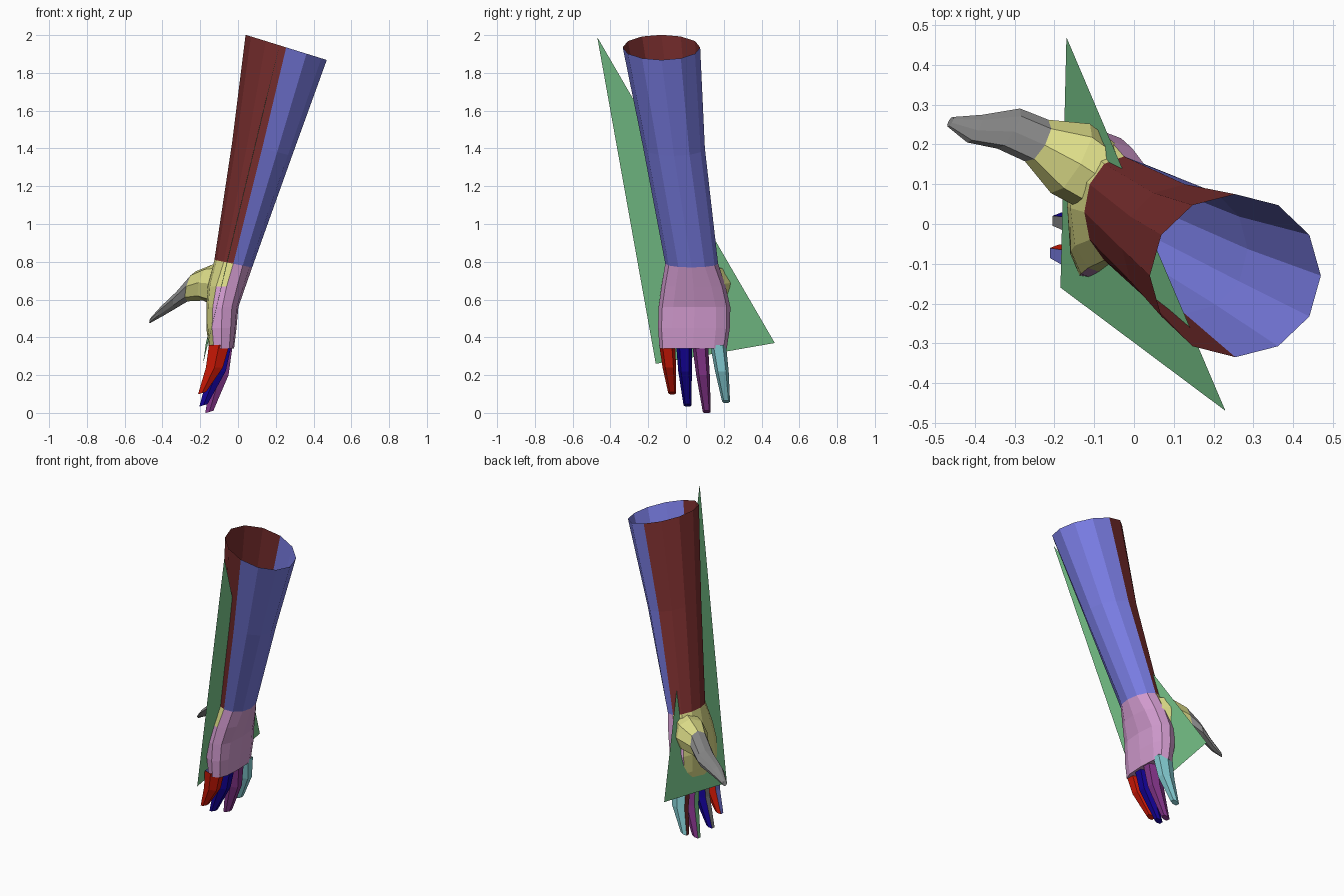
import bpy, bmesh
from math import sin, cos, radians, copysign
from mathutils import Vector

if "Cube" in bpy.data.objects:
    bpy.data.objects.remove(bpy.data.objects["Cube"])


def material(name, rgb):
    # Colours are given as display values and stored as linear ones
    linear = [(c / 255) ** 2.2 for c in rgb] + [1]
    mat = bpy.data.materials.new(name)
    mat.use_nodes = True
    mat.diffuse_color = linear
    mat.node_tree.nodes["Principled BSDF"].inputs["Base Color"].default_value = linear
    return mat


maroon = material("maroon", (122, 50, 50))
periwinkle = material("periwinkle", (120, 123, 225))
yellow = material("pale yellow", (218, 218, 134))
pink = material("pink", (208, 153, 205))
red = material("red", (205, 30, 14))
navy = material("navy", (26, 10, 150))
purple = material("purple", (132, 56, 138))
cyan = material("cyan", (134, 208, 214))
green = material("green", (122, 200, 140))
grey = material("grey", (135, 135, 135))

UP, ACROSS = Vector((0, 0, 1)), Vector((0, 1, 0))


def ring(centre, ru, rv, u=Vector((1, 0, 0)), v=ACROSS, sides=12, power=1.0, start=0):
    """Rounded cross-section; a power below one makes it boxier."""
    points = []
    for k in range(sides):
        a = radians(start + k * 360 / sides)
        c, s = (copysign(abs(t) ** power, t) for t in (cos(a), sin(a)))
        points.append(Vector(centre) + u * c * ru + v * s * rv)
    return points


def loft(name, rings, mats, rule, caps=True):
    """Skin a list of rings; rule(segment, side) picks the material."""
    bm = bmesh.new()
    loops = [[bm.verts.new(p) for p in r] for r in rings]
    n = len(loops[0])
    for i in range(len(loops) - 1):
        a, b = loops[i], loops[i + 1]
        for j in range(n):
            k = (j + 1) % n
            bm.faces.new((a[j], b[j], b[k], a[k])).material_index = rule(i, j)
    if caps:
        bm.faces.new(loops[-1]).material_index = rule(len(loops) - 2, 0)
    bmesh.ops.recalc_face_normals(bm, faces=bm.faces)
    return finish(name, bm, mats)


def finish(name, bm, mats):
    mesh = bpy.data.meshes.new(name)
    bm.to_mesh(mesh)
    bm.free()
    for m in mats:
        mesh.materials.append(m)
    obj = bpy.data.objects.new(name, mesh)
    bpy.context.collection.objects.link(obj)
    return obj


# Forearm: open tube with slanted rims, inner half maroon, outer half periwinkle
wrist = ring((-.025, .03, .79), .1, .14, u=Vector((1, 0, -.2)))
forearm_rings = [
    ring((.255, -.13, 1.935), .215, .205, u=Vector((1, 0, -.31))),
    ring((.128, -.063, 1.4), .158, .163, u=Vector((1, 0, -.25))),
    wrist,
]
loft("forearm", forearm_rings, [periwinkle, maroon],
     lambda i, j: int(3 <= j <= 8), caps=False)

# Palm: pink back of the hand, yellow palm
hand_rings = [wrist] + [
    ring(c, rx, ry, power=p) for c, rx, ry, p in (
        ((-.06, .04, .67), .1, .17, .85),
        ((-.083, .045, .56), .085, .19, .75),
        ((-.088, .042, .45), .08, .19, .7),
        ((-.087, .038, .34), .066, .178, .7))
]
loft("hand", hand_rings, [pink, yellow],
     lambda i, j: int((3 <= j <= 8) if i == 0 else (4 <= j <= 7)))

# Thumb: yellow base flowing into a grey tip
out = Vector((-.8, .45, .28)).normalized()
side = out.cross(UP).normalized()
rise = side.cross(out).normalized()
thumb_rings = [
    ring(c, w, h, u=side, v=rise, sides=8, power=.9) for c, w, h in (
        ((-.06, .10, .68), .09, .13),
        ((-.16, .165, .69), .1, .1),
        ((-.245, .21, .67), .06, .083),
        ((-.315, .24, .605), .058, .052),
        ((-.40, .24, .54), .04, .034),
        ((-.462, .257, .49), .014, .016))
]
loft("thumb", thumb_rings, [yellow, grey], lambda i, j: int(i >= 2))

# Fingers: tapered and curled, with a different colour on the palm side
fingers = [
    ("little_finger", red, periwinkle, (-.1, -.1), (-.125, -.088, .24), (-.19, -.073, .105)),
    ("ring_finger", navy, grey, (-.088, -.01), (-.11, -.005, .22), (-.183, .008, .04)),
    ("middle_finger", purple, green, (-.082, .075), (-.095, .09, .2), (-.152, .11, .005)),
    ("index_finger", cyan, maroon, (-.082, .17), (-.092, .19, .22), (-.14, .212, .06)),
]
for name, back, front, base, knuckle, tip in fingers:
    shape = dict(sides=6, power=.75, start=30)
    rings = [
        ring((*base, .36), .06, .042, **shape),
        ring(knuckle, .05, .036, **shape),
        ring(tip, .024, .021, u=Vector((1, 0, .3)), **shape),
    ]
    loft(name, rings, [back, front], lambda i, j: int(j == 2))

# Flat triangular sheet cutting through the arm
bm = bmesh.new()
bm.faces.new([bm.verts.new(p) for p in
              ((.23, -.47, 1.99), (-.17, .47, .37), (-.185, -.16, .26))])
finish("triangle_sheet", bm, [green])
